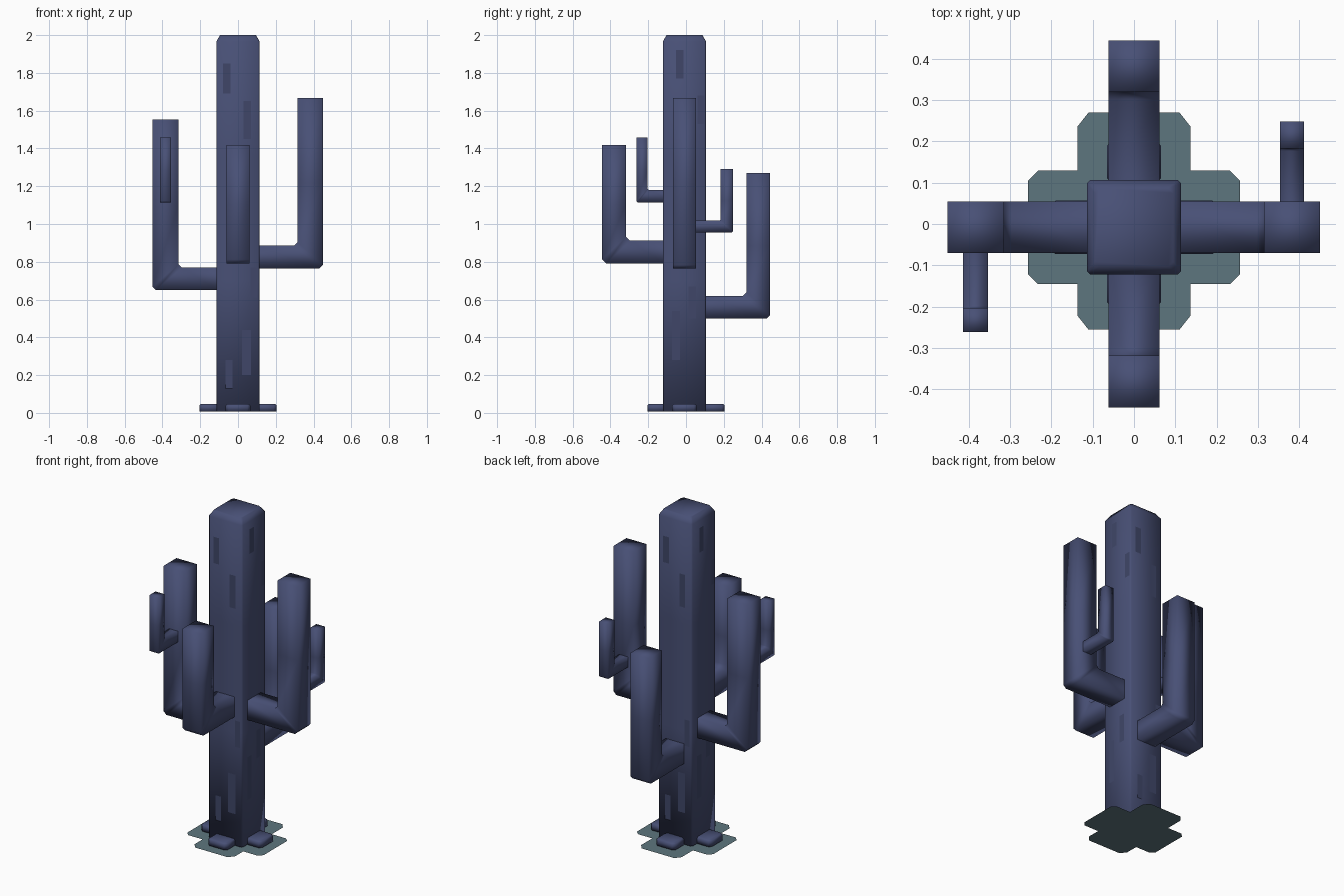
import bpy

if "Cube" in bpy.data.objects:
    bpy.data.objects.remove(bpy.data.objects["Cube"])

def material(name, rgb):
    m = bpy.data.materials.new(name)
    m.diffuse_color = (*rgb, 1)
    m.use_nodes = True
    m.node_tree.nodes["Principled BSDF"].inputs["Base Color"].default_value = m.diffuse_color
    return m

BLUE = material("cactus_blue", (0.065, 0.08, 0.18))
DARK = material("patch_blue", (0.05, 0.062, 0.14))
TEAL = material("ground_teal", (0.11, 0.18, 0.21))
CY = -0.008  # trunk centre in y

def make(name, verts, faces, mat, smooth=True):
    me = bpy.data.meshes.new(name)
    me.from_pydata(verts, [], faces)
    me.materials.append(mat)
    if smooth:
        me.shade_smooth()
    ob = bpy.data.objects.new(name, me)
    bpy.context.collection.objects.link(ob)
    return ob

def loft(name, rings, mat, cap_start=True, cap_end=True, smooth=True):
    n = len(rings[0])
    verts = [v for r in rings for v in r]
    faces = [(i * n + j, i * n + (j + 1) % n, (i + 1) * n + (j + 1) % n, (i + 1) * n + j)
             for i in range(len(rings) - 1) for j in range(n)]
    if cap_start:
        faces.append(tuple(reversed(range(n))))
    if cap_end:
        faces.append(tuple(range(len(verts) - n, len(verts))))
    return make(name, verts, faces, mat, smooth)

def chamfered(hx, hy, c, cx, cy, z):
    p = [(hx, -hy + c), (hx, hy - c), (hx - c, hy), (-hx + c, hy),
         (-hx, hy - c), (-hx, -hy + c), (-hx + c, -hy), (hx - c, -hy)]
    return [(cx + x, cy + y, z) for x, y in p]

# Trunk with a bevelled crown
loft("trunk", [chamfered(h, h, c, 0, CY, z) for h, c, z in
               ((.114, .008, .008), (.114, .008, .7), (.114, .008, 1.35),
                (.114, .008, 1.967), (.095, .012, 2.0))], BLUE)

def arm(name, d, base, r0, ri, ro, zb, zi, zt, half, c):
    """Elbow arm: square section swept outward along d, then up."""
    outer = [(r0, zb), (ro - c, zb), (ro, zb + c), (ro, (zb + zt) / 2), (ro, zt)]
    inner = [(r0, zi), (ri - c, zi), (ri, zi + c), (ri, (zb + zt) / 2), (ri, zt)]
    def at(p, s):
        return (base[0] + d[0] * p[0] - d[1] * s, base[1] + d[1] * p[0] + d[0] * s, p[1])
    rings = [[at(o, -half), at(o, half), at(i, half), at(i, -half)]
             for o, i in zip(outer, inner)]
    loft(name, rings, BLUE, cap_start=False)

# Four main arms
arm("left_arm", (-1, 0), (0, CY), .1, .315, .452, .65, .77, 1.552, .062, .018)
arm("right_arm", (1, 0), (0, CY), .1, .315, .45, .765, .885, 1.668, .062, .018)
arm("front_arm", (0, -1), (0, 0), .11, .318, .444, .79, .912, 1.418, .062, .022)
arm("back_arm", (0, 1), (0, 0), .1, .32, .445, .50, .62, 1.27, .062, .018)

# Two small side shoots growing from the left and right arms
arm("left_shoot", (0, -1), (-.384, 0), .06, .203, .262, 1.115, 1.18, 1.457, .03, .006)
arm("right_shoot", (0, 1), (.383, 0), .045, .183, .248, .955, 1.018, 1.292, .029, .006)

# Root blocks at the foot of the trunk
for name, dx, dy in (("right", 1, 0), ("left", -1, 0), ("back", 0, 1), ("front", 0, -1)):
    hx, hy = (.055, .065) if dx else (.065, .055)
    cx, cy = .15 * dx, .15 * dy + (CY if dx else 0)
    loft("root_" + name, [chamfered(hx, hy, .015, cx, cy, .008),
                          chamfered(hx, hy, .015, cx, cy, .04),
                          chamfered(hx - .008, hy - .008, .015, cx, cy, .048)], BLUE)

# Flat cross-shaped ground patch
w, c = .137, .024
quarter = [(.257, w - c), (.257 - c, w), (w, w), (w, .263 - .034), (w - .027, .263)]
outline = quarter + [(-x, y) for x, y in reversed(quarter)]
outline += [(-x, -y) for x, y in outline]
ground = [(x, y * (1 if abs(y) > .2 else 1.0) + (.007 if abs(y) > .2 else CY), 0) for x, y in outline]
make("ground_patch", ground, [tuple(range(len(ground)))], TEAL, False)

# Thin darker bark patches on each trunk side: (u0, u1, z0, z1)
front = [(.02, .068, .20, .44), (-.065, -.028, .13, .28), (.065, .1, .61, .77), (-.08, -.04, 1.69, 1.85),
         (.03, .07, 1.45, 1.65)]
right = [(-.065, -.025, .28, .54), (.02, .06, .5, .67), (-.045, -.005, 1.77, 1.92), (.07, .105, 1.53, 1.68)]
for name, d, spots in (("front", (0, -1), front), ("back", (0, 1), front),
                       ("right", (1, 0), right), ("left", (-1, 0), right)):
    for k, (u0, u1, z0, z1) in enumerate(spots):
        v = [(d[0] * .1155 - d[1] * u, CY + d[1] * .1155 + d[0] * u, z)
             for u, z in ((u0, z0), (u1, z0), (u1, z1), (u0, z1))]
        make(f"bark_patch_{name}_{k}", v, [(0, 1, 2, 3)], DARK, False)
